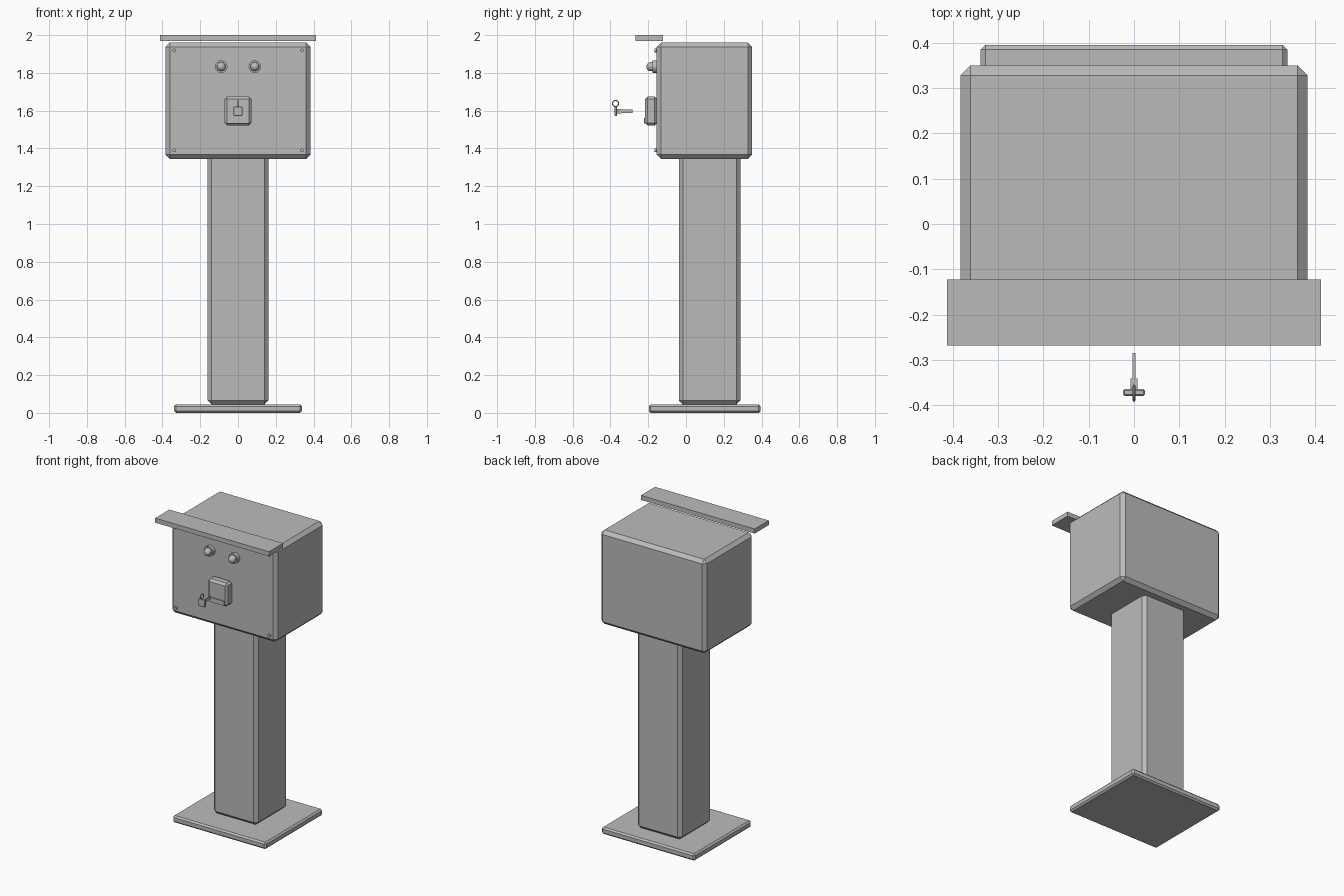
import bpy
import math
from mathutils import Matrix, Vector

if "Cube" in bpy.data.objects:
    bpy.data.objects.remove(bpy.data.objects["Cube"])

grey = bpy.data.materials.new("plain grey")
grey.diffuse_color = (0.5, 0.5, 0.5, 1)
grey.use_nodes = True
grey.node_tree.nodes["Principled BSDF"].inputs["Base Color"].default_value = grey.diffuse_color


def finish(name, smooth=False):
    ob = bpy.context.object
    ob.name = name
    ob.data.materials.append(grey)
    if smooth:
        bpy.ops.object.shade_smooth_by_angle(angle=math.radians(35))
    return ob


def box(name, x, y, z, bevel=0.0):
    """Box from (min, max) ranges with a chamfer on every edge."""
    bpy.ops.mesh.primitive_cube_add(size=1)
    ob = finish(name)
    size = [r[1] - r[0] for r in (x, y, z)]
    mid = [(r[0] + r[1]) / 2 for r in (x, y, z)]
    ob.data.transform(Matrix.Translation(Vector(mid)) @ Matrix.Diagonal((*size, 1)))
    if bevel:
        mod = ob.modifiers.new("chamfer", 'BEVEL')
        mod.width = bevel
        mod.segments = 1
    return ob


def rod(name, x, z, r, y0, y1, sides=16):
    """Cylinder running front to back."""
    bpy.ops.mesh.primitive_cylinder_add(vertices=sides, radius=r, depth=y1 - y0,
                                        location=(x, (y0 + y1) / 2, z),
                                        rotation=(math.pi / 2, 0, 0))
    return finish(name, True)


# Stand
box("base_plate", (-0.338, 0.338), (-0.197, 0.395), (0.0, 0.045), 0.01)
box("column", (-0.161, 0.161), (-0.038, 0.288), (0.045, 1.365), 0.021)

# Head and canopy
box("head_cabinet", (-0.383, 0.383), (-0.155, 0.35), (1.345, 1.96), 0.022)
box("canopy", (-0.412, 0.412), (-0.268, -0.122), (1.97, 2.0))

# Two domed buttons and four corner screws
for side, s in (("left", -1), ("right", 1)):
    x = 0.089 * s
    rod(side + "_button_collar", x, 1.833, 0.033, -0.177, -0.15, 24)
    rod(side + "_button_stem", x, 1.833, 0.024, -0.188, -0.17, 24)
    bpy.ops.mesh.primitive_uv_sphere_add(segments=24, ring_count=12, radius=0.024,
                                         location=(x, -0.186, 1.833))
    finish(side + "_button_dome", True)
    for level, z in (("lower", 1.39), ("upper", 1.919)):
        rod(f"{side}_{level}_screw", 0.338 * s, z, 0.01, -0.166, -0.15, 12)

# Lock box with its lower lip
box("lock_box", (-0.071, 0.071), (-0.217, -0.152), (1.522, 1.675), 0.014)
box("lock_lip", (-0.055, 0.055), (-0.223, -0.21), (1.532, 1.562))

# Key held in front of the lock
box("key_bow", (-0.024, 0.024), (-0.379, -0.364), (1.572, 1.622), 0.003)
box("key_collar", (-0.008, 0.008), (-0.365, -0.341), (1.586, 1.608))
box("key_blade", (-0.003, 0.003), (-0.342, -0.284), (1.588, 1.606))
bpy.ops.mesh.primitive_torus_add(major_segments=24, minor_segments=8,
                                 major_radius=0.016, minor_radius=0.003,
                                 location=(0, -0.373, 1.638),
                                 rotation=(0, math.pi / 2, 0))
finish("key_ring", True)
